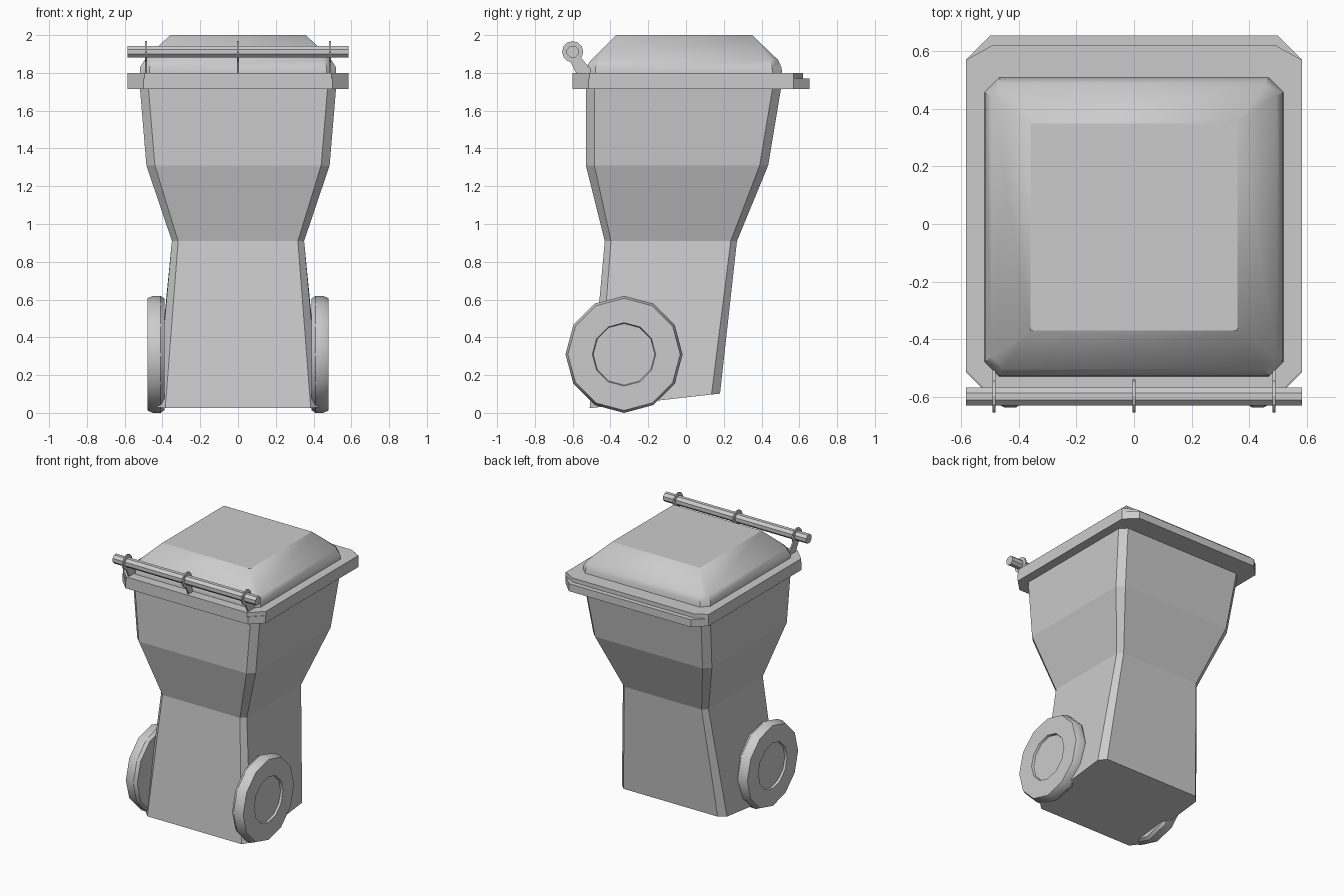
import bpy, bmesh, math
from math import radians, cos, sin

if "Cube" in bpy.data.objects:
    bpy.data.objects.remove(bpy.data.objects["Cube"])


def finish(name, bm, smooth=None):
    bmesh.ops.remove_doubles(bm, verts=bm.verts, dist=1e-5)
    bmesh.ops.recalc_face_normals(bm, faces=bm.faces)
    me = bpy.data.meshes.new(name)
    bm.to_mesh(me)
    bm.free()
    ob = bpy.data.objects.new(name, me)
    bpy.context.collection.objects.link(ob)
    if smooth:
        bpy.ops.object.select_all(action='DESELECT')
        ob.select_set(True)
        bpy.context.view_layer.objects.active = ob
        bpy.ops.object.shade_smooth_by_angle(angle=radians(smooth))
    return ob


def loft(name, rings, smooth=None):
    """Skin a stack of equal-length point rings and cap both ends."""
    bm = bmesh.new()
    vs = [[bm.verts.new(p) for p in r] for r in rings]
    n = len(vs[0])
    for a, b in zip(vs, vs[1:]):
        for i in range(n):
            j = (i + 1) % n
            bm.faces.new((a[i], a[j], b[j], b[i]))
    bm.faces.new(vs[0][::-1])
    bm.faces.new(vs[-1])
    return finish(name, bm, smooth)


def octagon(x, y0, y1, z, c, cy=None, slope=0):
    """Rectangle with chamfered corners; slope tilts it along y."""
    cy = c if cy is None else cy
    pts = [(x - c, y0), (x, y0 + c), (x, y1 - cy), (x - c, y1),
           (c - x, y1), (-x, y1 - cy), (-x, y0 + c), (c - x, y0)]
    return [(px, py, z + slope * (py - y0)) for px, py in pts]


def circle(x, y, z, r, n, off=0):
    return [(x, y + r * cos(off + 2 * math.pi * i / n),
             z + r * sin(off + 2 * math.pi * i / n)) for i in range(n)]


# Tapered, waisted bin body with a sloping floor
loft("body", [
    octagon(0.43, -0.51, 0.18, 0.025, 0.045, slope=0.112),
    octagon(0.35, -0.43, 0.27, 0.91, 0.033),
    octagon(0.485, -0.53, 0.435, 1.31, 0.045),
    octagon(0.52, -0.53, 0.505, 1.73, 0.045)])

# Rim, with a stepped lip on the +y side
loft("rim", [octagon(0.585, -0.60, 0.655, z, 0.085) for z in (1.715, 1.77)])
loft("lid_edge", [octagon(0.585, -0.60, 0.62, z, 0.09, 0.05)
                  for z in (1.77, 1.80)])

# Domed lid
loft("lid", [
    octagon(0.52, -0.53, 0.51, 1.795, 0.05),
    octagon(0.518, -0.528, 0.505, 1.83, 0.05),
    octagon(0.495, -0.503, 0.488, 1.868, 0.04),
    octagon(0.36, -0.37, 0.35, 2.0, 0.0)], smooth=35)

# Wheels with bevelled tread and recessed hub
for side, label in ((1, "right"), (-1, "left")):
    profile = [(0.388, 0.295), (0.41, 0.31), (0.45, 0.31),
               (0.48, 0.297), (0.48, 0.168), (0.465, 0.163)]
    loft("wheel_" + label,
         [circle(side * x, -0.328, 0.31, r, 12) for x, r in profile], smooth=31)

# Handle bar
HY, HZ = -0.60, 1.912
loft("handle_bar", [circle(x, HY, HZ, 0.034, 8, radians(22.5))
                    for x in (-0.585, 0.585)])

# Handle brackets: thin plate ring plus an arm down to the lid
for x, foot, label in ((-0.487, -0.505, "left"), (0, -0.54, "middle"),
                       (0.487, -0.505, "right")):
    loft("bracket_ring_" + label,
         [circle(x + d, HY, HZ, 0.056, 12) for d in (-0.005, 0.005)])
    arm = [(-0.615, 1.865), (-0.577, 1.79), (foot, 1.79),
           (foot, 1.82), (-0.56, 1.885)]
    loft("bracket_arm_" + label,
         [[(x + d, y, z) for y, z in arm] for d in (-0.005, 0.005)])
